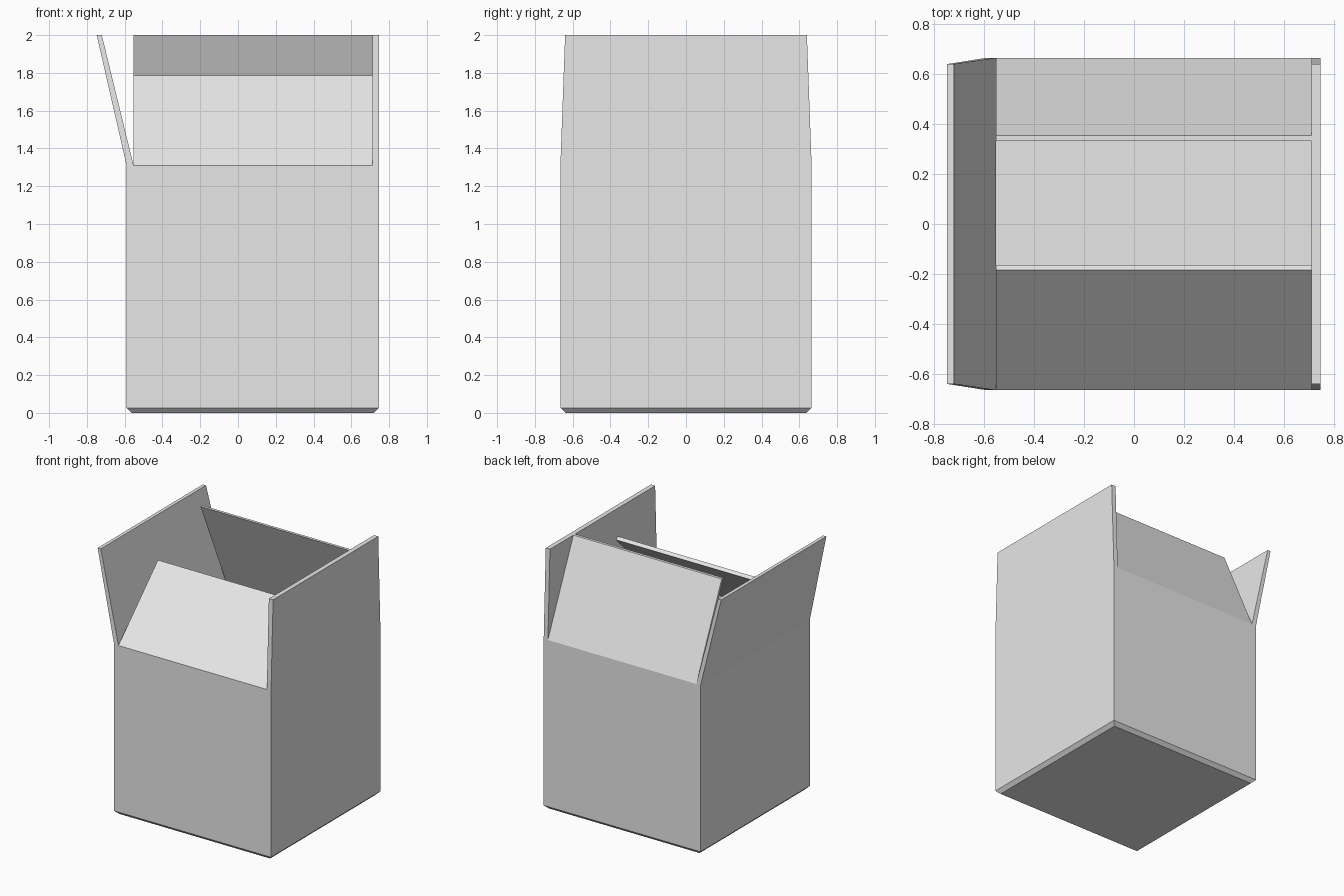
import bpy
import bmesh

cube = bpy.data.objects.get("Cube")
if cube:
    bpy.data.objects.remove(cube, do_unlink=True)

card = bpy.data.materials.new("light_grey_card")
card.use_nodes = True
card.diffuse_color = (0.8, 0.8, 0.8, 1)
card.node_tree.nodes["Principled BSDF"].inputs["Base Color"].default_value = (0.8, 0.8, 0.8, 1)


def loft(name, rings):
    """Skin four-cornered rings from first to last and cap both ends."""
    bm = bmesh.new()
    loops = [[bm.verts.new(p) for p in ring] for ring in rings]
    for a, b in zip(loops, loops[1:]):
        for i in range(4):
            j = (i + 1) % 4
            bm.faces.new((a[i], a[j], b[j], b[i]))
    bm.faces.new(loops[0][::-1])
    bm.faces.new(loops[-1])
    bmesh.ops.recalc_face_normals(bm, faces=bm.faces)
    mesh = bpy.data.meshes.new(name)
    bm.to_mesh(mesh)
    bm.free()
    mesh.materials.append(card)
    obj = bpy.data.objects.new(name, mesh)
    bpy.context.collection.objects.link(obj)
    return obj


def rect(x0, x1, y, z):
    return [(x0, -y, z), (x1, -y, z), (x1, y, z), (x0, y, z)]


def flap_across_x(name, x0, x1, profile):
    """Flap running along x, from its outline in the y-z plane."""
    return loft(name, [[(x, y, z) for y, z in profile] for x in (x0, x1)])


# Main dimensions
RIGHT, LEFT, DEPTH = -0.59, 0.747, 0.665
IN_RIGHT, IN_LEFT, IN_DEPTH = -0.553, 0.711, 0.64
RIM, TOP, CHAMFER = 1.31, 2.0, 0.027

# Open, hollow box with a chamfered base
loft("box_body", [
    rect(RIGHT + CHAMFER, LEFT - CHAMFER, DEPTH - CHAMFER, 0),
    rect(RIGHT, LEFT, DEPTH, CHAMFER),
    rect(RIGHT, LEFT, DEPTH, RIM),
    rect(IN_RIGHT, IN_LEFT, IN_DEPTH, RIM),
    rect(IN_RIGHT, IN_LEFT, IN_DEPTH, CHAMFER),
])

# Side flaps: left stands upright, right leans outwards, both taper
loft("left_flap", [rect(IN_LEFT, LEFT, DEPTH, RIM),
                   rect(IN_LEFT, LEFT, 0.64, TOP)])
loft("right_flap", [rect(RIGHT, IN_RIGHT, DEPTH, RIM),
                    rect(-0.748, -0.721, 0.64, TOP)])

# Front and back flaps fold inwards at different angles
flap_across_x("front_flap", IN_RIGHT, IN_LEFT,
              [(-DEPTH, RIM), (-0.185, 1.785), (-0.165, 1.765), (-0.625, RIM)])
flap_across_x("back_flap", IN_RIGHT, IN_LEFT,
              [(DEPTH, RIM), (0.355, TOP), (0.333, TOP), (IN_DEPTH, RIM)])
